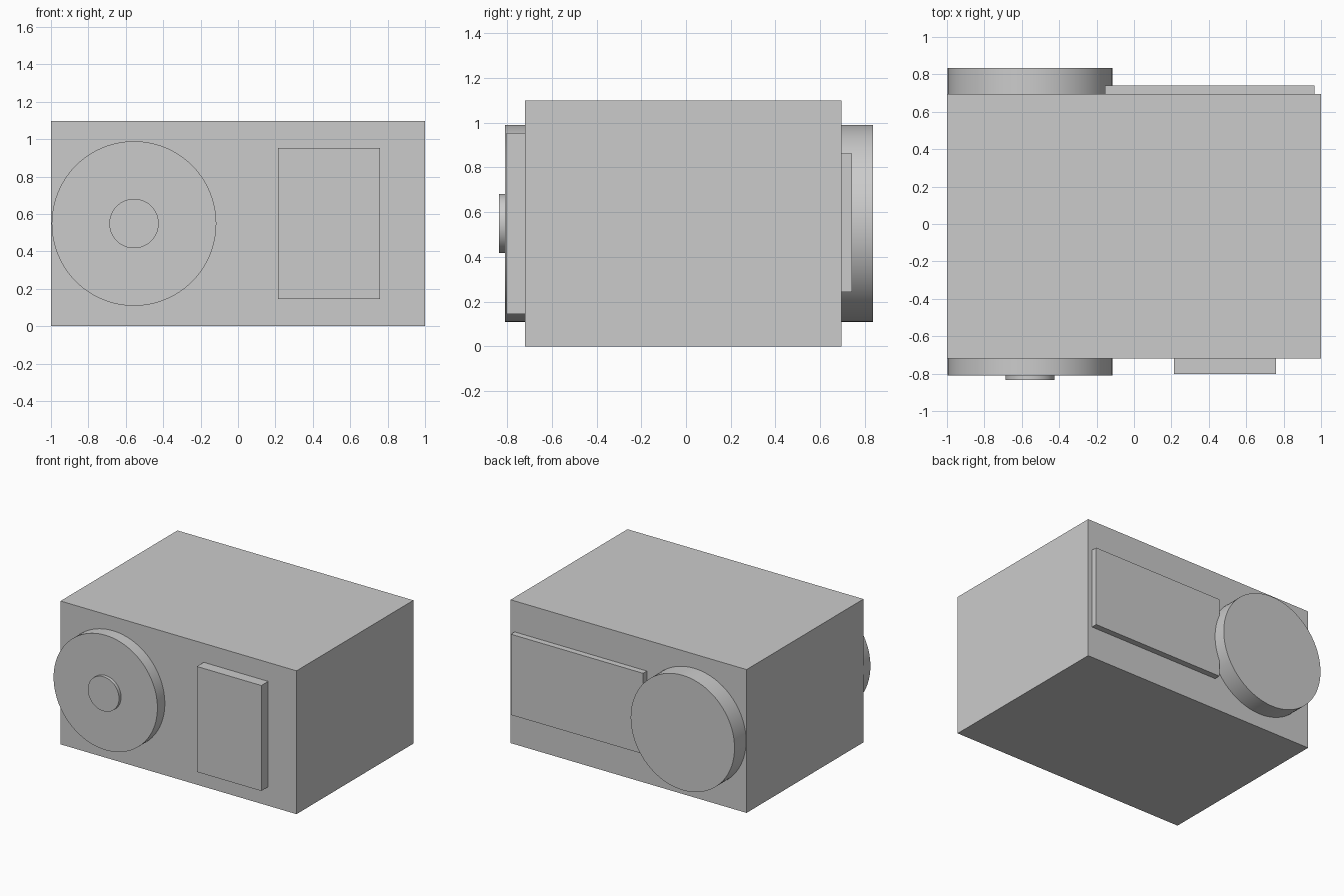
import bpy
import math
from mathutils import Matrix

default = bpy.data.objects.get("Cube")
if default:
    bpy.data.objects.remove(default, do_unlink=True)

GREY = (0.6, 0.6, 0.6, 1.0)
grey = bpy.data.materials.new("plain grey")
grey.use_nodes = True
grey.diffuse_color = GREY
grey.node_tree.nodes["Principled BSDF"].inputs["Base Color"].default_value = GREY


def box(name, x0, x1, y0, y1, z0, z1):
    bpy.ops.mesh.primitive_cube_add(size=1)
    ob = bpy.context.object
    ob.name = name
    ob.data.transform(Matrix.Diagonal((x1 - x0, y1 - y0, z1 - z0, 1)))
    ob.location = ((x0 + x1) / 2, (y0 + y1) / 2, (z0 + z1) / 2)
    ob.data.materials.append(grey)
    return ob


def disc(name, radius, y0, y1, x=-0.556, z=0.549):
    bpy.ops.mesh.primitive_cylinder_add(
        vertices=96, radius=radius, depth=y1 - y0,
        location=(x, (y0 + y1) / 2, z), rotation=(math.pi / 2, 0, 0))
    ob = bpy.context.object
    ob.name = name
    ob.data.materials.append(grey)
    bpy.ops.object.shade_smooth_by_angle(angle=math.radians(30))
    return ob


# Main housing
box("housing", -1, 1, -0.72, 0.695, 0, 1.098)

# Front: round dial with a hub, and a raised panel
disc("front_dial", 0.44, -0.81, -0.70)
disc("front_hub", 0.132, -0.835, -0.80)
box("front_panel", 0.214, 0.76, -0.803, -0.70, 0.145, 0.953)

# Back: round cover overlapping a thin plate
disc("back_cover", 0.44, 0.68, 0.835)
box("back_plate", -0.155, 0.966, 0.68, 0.741, 0.243, 0.861)
